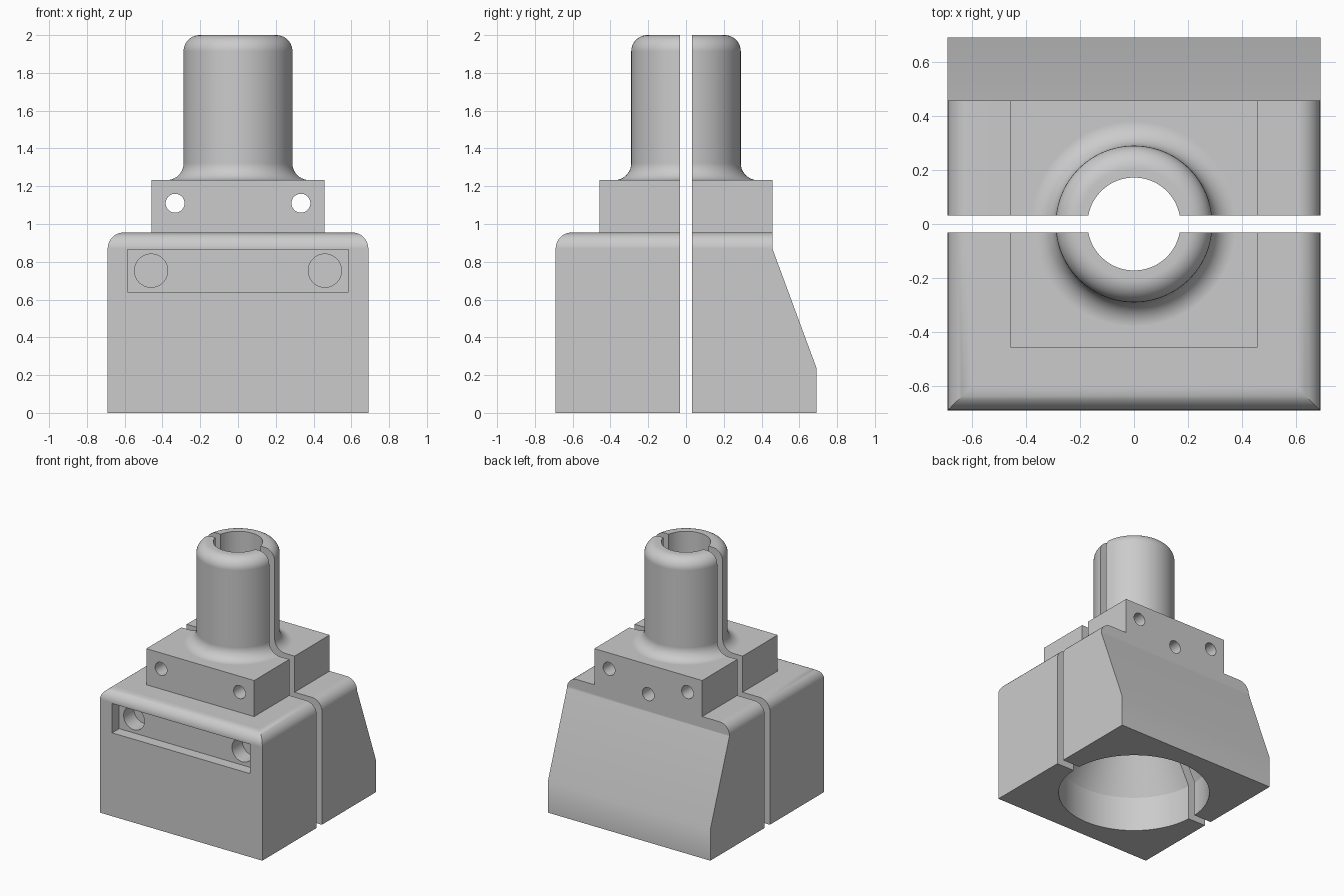
import bpy, bmesh
from math import cos, sin, pi, radians
from mathutils import Matrix, Vector

cube = bpy.data.objects.get("Cube")
if cube:
    bpy.data.objects.remove(cube, do_unlink=True)

grey = bpy.data.materials.new("light grey")
grey.use_nodes = True
COLOUR = (0.6, 0.6, 0.6, 1)
grey.diffuse_color = COLOUR
grey.node_tree.nodes["Principled BSDF"].inputs["Base Color"].default_value = COLOUR

HALF = 0.69        # half width of the base
SHELF = 0.955      # top of the base
FILLET = 0.085
COLLAR = 0.458     # half width of the collar
COLLAR_TOP = 1.232
GAP = 0.032        # half of the split between the clamp halves


def finish(bm, name):
    bmesh.ops.recalc_face_normals(bm, faces=bm.faces)
    mesh = bpy.data.meshes.new(name)
    bm.to_mesh(mesh)
    bm.free()
    mesh.materials.append(grey)
    obj = bpy.data.objects.new(name, mesh)
    bpy.context.collection.objects.link(obj)
    return obj


def box(name, lo, hi):
    bm = bmesh.new()
    bmesh.ops.create_cube(bm, size=1)
    for v in bm.verts:
        v.co = [(a + b) / 2 + c * (b - a) for a, b, c in zip(lo, hi, v.co)]
    return finish(bm, name)


def lathe(name, profile, steps=96):
    """Solid of revolution; the profile starts and ends on the axis."""
    bm = bmesh.new()
    verts = [bm.verts.new((r, 0, z)) for r, z in profile]
    edges = [bm.edges.new(pair) for pair in zip(verts, verts[1:])]
    bmesh.ops.spin(bm, geom=verts + edges, cent=(0, 0, 0), axis=(0, 0, 1),
                   angle=2 * pi, steps=steps)
    bmesh.ops.remove_doubles(bm, verts=bm.verts, dist=1e-5)
    return finish(bm, name)


def drill(name, x, z, y0, y1, radius):
    """Round cutter lying along y."""
    bm = bmesh.new()
    place = Matrix.Translation((x, (y0 + y1) / 2, z)) @ Matrix.Rotation(pi / 2, 4, 'X')
    bmesh.ops.create_cone(bm, cap_ends=True, segments=48, radius1=radius,
                          radius2=radius, depth=y1 - y0, matrix=place)
    return finish(bm, name)


def combine(target, other, operation, keep=False):
    mod = target.modifiers.new("join", 'BOOLEAN')
    mod.operation, mod.solver, mod.object = operation, 'EXACT', other
    deps = bpy.context.evaluated_depsgraph_get()
    mesh = bpy.data.meshes.new_from_object(target.evaluated_get(deps))
    target.modifiers.clear()
    target.data = mesh
    if not keep:
        bpy.data.objects.remove(other, do_unlink=True)


def arc(r, z, radius, start, end, n=10):
    angles = [radians(start + (end - start) * i / n) for i in range(n + 1)]
    return [(r + radius * cos(a), z + radius * sin(a)) for a in angles]


# Base block: side profile with a sloped back, rounded top edges
bm = bmesh.new()
side = [(-HALF, 0), (HALF, 0), (HALF, 0.24), (COLLAR, SHELF - FILLET - 0.002),
        (COLLAR, SHELF), (-HALF, SHELF)]
face = bm.faces.new([bm.verts.new((-HALF, y, z)) for y, z in side])
moved = bmesh.ops.extrude_face_region(bm, geom=[face])["geom"]
bmesh.ops.translate(bm, vec=Vector((2 * HALF, 0, 0)),
                    verts=[v for v in moved if isinstance(v, bmesh.types.BMVert)])
rounded = [e for e in bm.edges if all(v.co.z > SHELF - 0.01 for v in e.verts)
           and not all(v.co.y > 0 for v in e.verts)]
bmesh.ops.bevel(bm, geom=rounded, offset=FILLET, segments=8, profile=0.5,
                affect='EDGES', clamp_overlap=False)
body = finish(bm, "body")

# Collar and neck tube
combine(body, box("collar", (-COLLAR, -COLLAR, SHELF - 0.06),
                  (COLLAR, COLLAR, COLLAR_TOP)), 'UNION')
neck = [(0, COLLAR_TOP - 0.06), (0.38, COLLAR_TOP - 0.06)]
neck += arc(0.38, COLLAR_TOP + 0.09, 0.09, 270, 180)
neck += arc(0.205, 1.915, 0.085, 0, 90) + [(0, 2)]
combine(body, lathe("neck", neck), 'UNION')

# Socket in the base, tapering up into the bore
socket = [(0, -0.1), (0.54, -0.1), (0.54, 0.27), (0.172, 1.0), (0.172, 2.1), (0, 2.1)]
combine(body, lathe("socket", socket), 'DIFFERENCE')

# Front recess, its blind holes and the through bolt holes
combine(body, box("recess", (-0.585, -0.8, 0.64), (0.585, -HALF + 0.085, 0.865)), 'DIFFERENCE')
for s in (-1, 1):
    combine(body, drill("blind_hole", s * 0.46, 0.753, -0.75, -0.48, 0.088), 'DIFFERENCE')
    combine(body, drill("bolt_hole", s * 0.333, 1.11, -0.8, 0.8, 0.05), 'DIFFERENCE')

# Set screw hole from the back into the bore
combine(body, drill("set_screw_hole", 0, 1.005, 0.1, 0.8, 0.05), 'DIFFERENCE')

# Split the body into the two clamp halves
for name, y0, y1 in (("front_clamp_half", -1, -GAP), ("back_clamp_half", GAP, 1)):
    half = finish(bmesh.new(), name)
    half.data = body.data.copy()
    combine(half, box("half_space", (-1, y0, -1), (1, y1, 3)), 'INTERSECT')
    half.data.name = name
    bpy.ops.object.select_all(action='DESELECT')
    half.select_set(True)
    bpy.context.view_layer.objects.active = half
    bpy.ops.object.shade_smooth_by_angle(angle=radians(25))
    weighted = half.modifiers.new("even shading", 'WEIGHTED_NORMAL')
    weighted.keep_sharp = True
bpy.data.objects.remove(body, do_unlink=True)
